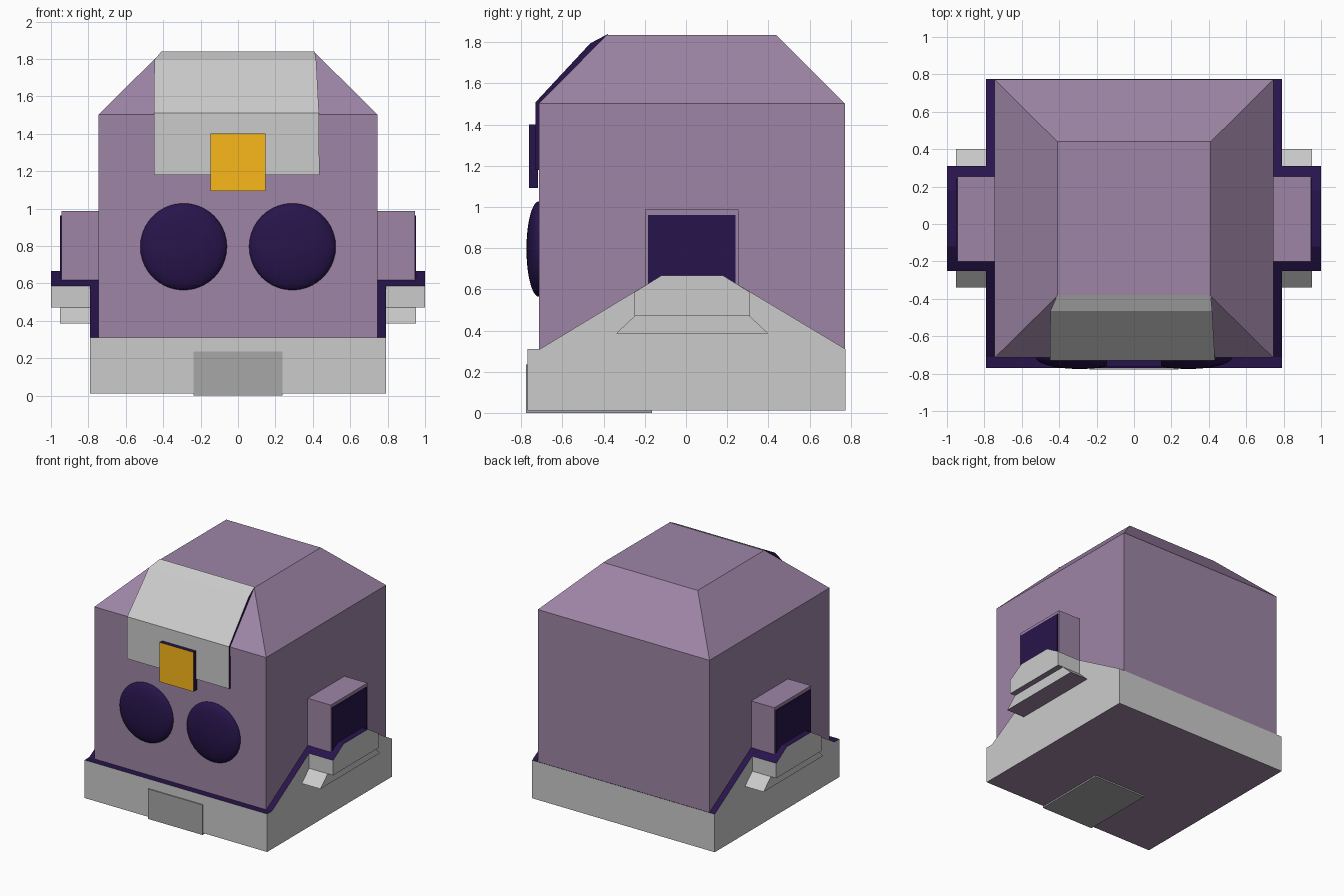
import bpy, bmesh
from mathutils import Matrix

if "Cube" in bpy.data.objects:
    bpy.data.objects.remove(bpy.data.objects["Cube"])


def mat(name, r, g, b):
    m = bpy.data.materials.new(name)
    m.diffuse_color = (r, g, b, 1)
    m.use_nodes = True
    m.node_tree.nodes["Principled BSDF"].inputs["Base Color"].default_value = m.diffuse_color
    return m


PURPLE = mat("purple", 0.34, 0.235, 0.38)
NAVY = mat("navy", 0.02, 0.007, 0.07)
GOLD = mat("gold", 0.95, 0.48, 0.01)
DARK = mat("dark_grey", 0.39, 0.39, 0.39)


def finish(name, bm, mats=(), pick=None):
    """Turn a bmesh into an object; pick(normal) gives the material slot."""
    bmesh.ops.recalc_face_normals(bm, faces=bm.faces)
    bm.normal_update()
    if pick:
        for f in bm.faces:
            f.material_index = pick(f.normal)
    me = bpy.data.meshes.new(name)
    bm.to_mesh(me)
    bm.free()
    for m in mats:
        me.materials.append(m)
    ob = bpy.data.objects.new(name, me)
    bpy.context.collection.objects.link(ob)
    return ob


def loft(name, rings, mats=(), pick=None):
    """Skin a stack of equal-length point rings and cap both ends."""
    bm = bmesh.new()
    vs = [[bm.verts.new(p) for p in r] for r in rings]
    n = len(vs[0])
    for a, b in zip(vs, vs[1:]):
        for i in range(n):
            j = (i + 1) % n
            bm.faces.new((a[i], a[j], b[j], b[i]))
    bm.faces.new(vs[0])
    bm.faces.new(vs[-1])
    return finish(name, bm, mats, pick)


def prism(name, profile, x0, x1, mats=(), pick=None):
    """Extrude a (y, z) profile along x."""
    return loft(name, [[(x, y, z) for y, z in profile] for x in (x0, x1)], mats, pick)


def box(name, x, y, z, mats=(), pick=None):
    prof = [(y[0], z[0]), (y[1], z[0]), (y[1], z[1]), (y[0], z[1])]
    return prism(name, prof, x[0], x[1], mats, pick)


def rect(x, y0, y1, z):
    return [(-x, y0, z), (x, y0, z), (x, y1, z), (-x, y1, z)]


def trim(n):
    # grey walls, navy upper edges, purple underside
    return 1 if n.z > 0.3 else 2 if n.z < -0.9 else 0


GREY = bpy.data.materials.new("grey")
TRIM = (GREY, NAVY, PURPLE)

# body with hipped top
loft("body", [rect(0.745, -0.715, 0.772, 0.012), rect(0.745, -0.715, 0.772, 1.503),
              rect(0.41, -0.385, 0.44, 1.835)], [PURPLE])

# front and back base panels
box("base_front", (-0.745, 0.745), (-0.77, -0.715), (0.012, 0.31), TRIM, trim)
box("base_back", (-0.745, 0.745), (0.765, 0.775), (0.012, 0.31), TRIM, trim)
# plate wrapping under the front of the base
box("base_plate", (-0.237, 0.237), (-0.778, -0.165), (0, 0.235), [DARK])

skirt = [(-0.77, 0.012), (0.775, 0.012), (0.775, 0.31), (0.18, 0.667),
         (-0.12, 0.667), (-0.71, 0.31), (-0.77, 0.31)]
ledge = [(-0.25, 0.47), (0.31, 0.47), (0.31, 0.587), (0.18, 0.667),
         (-0.12, 0.667), (-0.25, 0.587)]
flange = [(-0.34, 0.385), (0.40, 0.385), (0.31, 0.47), (-0.25, 0.47)]

for side, s in (("left", -1), ("right", 1)):
    # side skirt, its ledge and the flared flange below
    prism(f"skirt_{side}", skirt, s * 0.745, s * 0.792, TRIM, trim)
    prism(f"ledge_{side}", ledge, s * 0.79, s * 1.0, TRIM, trim)
    prism(f"flange_{side}", flange, s * 0.79, s * 0.953, TRIM,
          lambda n: 2 if n.z < -0.9 else 0)
    # ear block with dark outer panel
    box(f"ear_{side}", (s * 0.74, s * 0.945), (-0.2, 0.255), (0.60, 0.987), [PURPLE])
    box(f"ear_panel_{side}", (s * 0.94, s * 0.951), (-0.185, 0.24), (0.61, 0.962), [NAVY])
    # domed eye
    bm = bmesh.new()
    bmesh.ops.create_uvsphere(bm, u_segments=40, v_segments=20, radius=1)
    bmesh.ops.bisect_plane(bm, geom=bm.verts[:] + bm.edges[:] + bm.faces[:], dist=1e-4,
                           plane_co=(0, 0, 0), plane_no=(0, 1, 0), clear_outer=True)
    bm.transform(Matrix.Translation((s * 0.291, -0.714, 0.796))
                 @ Matrix.Diagonal((0.232, 0.061, 0.232, 1)))
    for f in bm.faces:
        f.smooth = True
    finish(f"eye_{side}", bm, [NAVY])

# hood plate following the forehead and front slope
yz = [(-0.73, 1.18), (-0.73, 1.51), (-0.465, 1.795), (-0.38, 1.84),
      (-0.38, 1.80), (-0.70, 1.47), (-0.70, 1.18)]
left = [-0.45, -0.45, -0.447, -0.41, -0.41, -0.45, -0.45]
right = [0.435, 0.433, 0.418, 0.41, 0.41, 0.433, 0.435]
loft("hood", [[(x, y, z) for x, (y, z) in zip(xs, yz)] for xs in (left, right)],
     (GREY, NAVY), lambda n: 1 if abs(n.x) > 0.5 else 0)

# gold badge
box("badge", (-0.147, 0.147), (-0.762, -0.72), (1.093, 1.402), (GOLD, NAVY),
    lambda n: 0 if n.y < -0.5 else 1)
